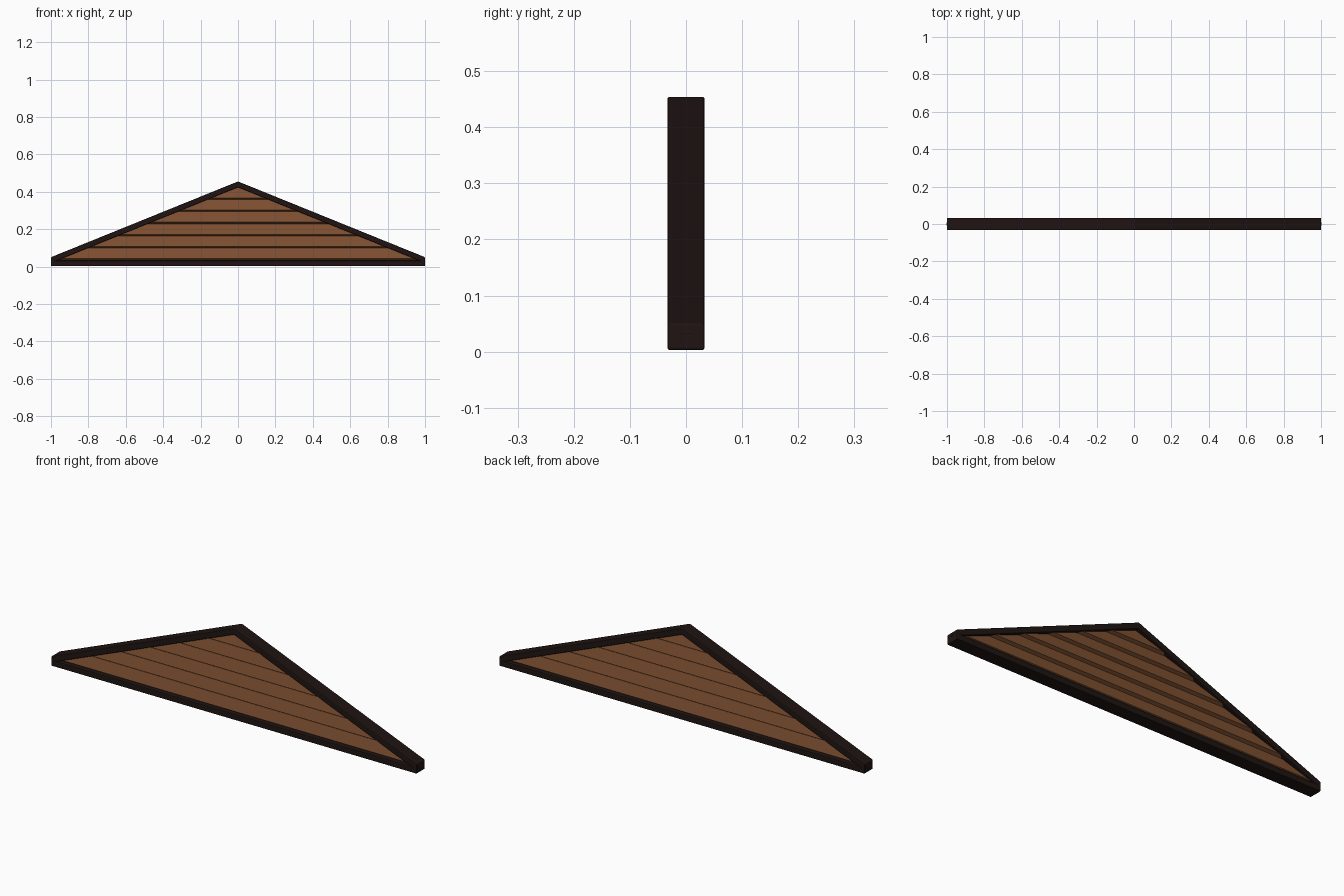
import bpy, bmesh

if "Cube" in bpy.data.objects:
    bpy.data.objects.remove(bpy.data.objects["Cube"])


def material(name, color):
    m = bpy.data.materials.new(name)
    m.diffuse_color = (*color, 1)
    m.use_nodes = True
    m.node_tree.nodes["Principled BSDF"].inputs["Base Color"].default_value = m.diffuse_color
    return m


dark = material("dark_timber", (0.013, 0.007, 0.006))
brown = material("brown_boards", (0.21, 0.08, 0.03))

DEPTH = 0.033            # half depth of the frame
EAVE, RISE = 0.05, 0.405  # end height and roof rise over one unit


def prism(bm, first, second):
    """Closed solid between two matching point loops."""
    a = [bm.verts.new(p) for p in first]
    b = [bm.verts.new(p) for p in second]
    bm.faces.new(a)
    bm.faces.new(b[::-1])
    for i in range(len(a)):
        j = (i + 1) % len(a)
        bm.faces.new((a[i], b[i], b[j], a[j]))


def finish(bm, name, mat, bevel=0):
    bmesh.ops.recalc_face_normals(bm, faces=bm.faces)
    me = bpy.data.meshes.new(name)
    bm.to_mesh(me)
    bm.free()
    ob = bpy.data.objects.new(name, me)
    bpy.context.collection.objects.link(ob)
    me.materials.append(mat)
    if bevel:
        mod = ob.modifiers.new("soft_edges", 'BEVEL')
        mod.width = bevel
        mod.segments = 2
        mod.limit_method = 'ANGLE'
    return ob


def frame_part(name, profile):
    bm = bmesh.new()
    prism(bm, [(x, -DEPTH, z) for x, z in profile],
          [(x, DEPTH, z) for x, z in profile])
    return finish(bm, name, dark, 0.004)


# Frame: one continuous triangular ring, with vertical eave ends
bm = bmesh.new()
outer = [(-1, 0.003), (1, 0.003), (1, EAVE), (0, EAVE + RISE), (-1, EAVE)]
low, drop = 0.032, 0.031
half = 1 - (low - EAVE + drop) / RISE
inner = [(-half, low), (half, low), (half, low), (0, EAVE + RISE - drop),
         (-half, low)]
for y in (-DEPTH, DEPTH):
    o = [bm.verts.new((x, y, z)) for x, z in outer]
    i = [bm.verts.new((x, y, z)) for x, z in inner]
    for k in range(5):
        n = (k + 1) % 5
        bm.faces.new((o[k], o[n], i[n], i[k]))
    if y < 0:
        front_o, front_i = o, i
for ring, back in ((front_o, o), (front_i, i)):
    for k in range(5):
        n = (k + 1) % 5
        bm.faces.new((ring[k], ring[n], back[n], back[k]))
bmesh.ops.remove_doubles(bm, verts=bm.verts, dist=1e-5)
bmesh.ops.dissolve_degenerate(bm, edges=bm.edges, dist=1e-5)
finish(bm, "gable_frame", dark, 0.004)

# Lapped boards, same on both faces: lower edge stands out, top edge tucks in
bm = bmesh.new()
PITCH, OUT, IN = 0.065, 0.026, 0.008
for k in range(7):
    z0 = 0.033 + k * PITCH
    if z0 > 0.42:
        break
    z1 = min(z0 + PITCH, 0.438)
    section = [(-IN, z0), (-OUT, z0 + 0.009), (-IN - 0.004, z1), (-IN, z1),
               (IN, z1), (IN + 0.004, z1), (OUT, z0 + 0.009), (IN, z0)]

    def edge(side):
        return [(side * max(0.003, 1 - (z - 0.034) / RISE), y, z)
                for y, z in section]
    prism(bm, edge(-1), edge(1))
finish(bm, "siding_boards", brown)
